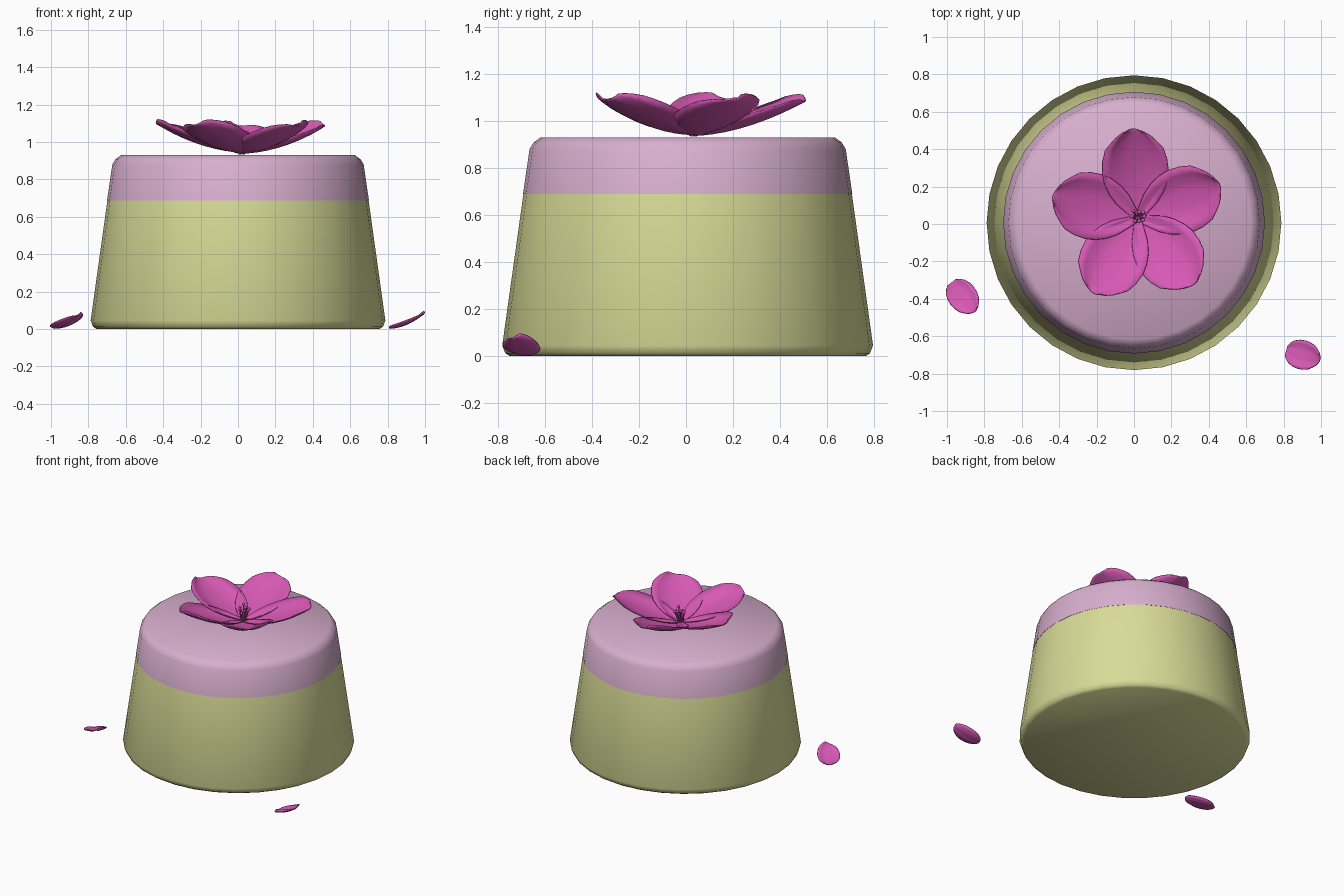
import bpy, bmesh, math, random
from mathutils import Vector, Matrix

if "Cube" in bpy.data.objects:
    bpy.data.objects.remove(bpy.data.objects["Cube"])

random.seed(4)
CAKE_Y = 0.007


def material(name, rgb):
    m = bpy.data.materials.new(name)
    m.diffuse_color = (*rgb, 1)
    m.use_nodes = True
    m.node_tree.nodes["Principled BSDF"].inputs["Base Color"].default_value = m.diffuse_color
    return m


sponge_mat = material("pale yellow green", (0.69, 0.71, 0.31))
icing_mat = material("lilac icing", (0.69, 0.43, 0.62))
petal_mat = material("petal pink", (0.68, 0.10, 0.46))


def finish(name, bm, mat, angle=40):
    bmesh.ops.recalc_face_normals(bm, faces=bm.faces)
    mesh = bpy.data.meshes.new(name)
    bm.to_mesh(mesh)
    bm.free()
    mesh.materials.append(mat)
    ob = bpy.data.objects.new(name, mesh)
    bpy.context.collection.objects.link(ob)
    bpy.ops.object.select_all(action='DESELECT')
    ob.select_set(True)
    bpy.context.view_layer.objects.active = ob
    bpy.ops.object.shade_smooth_by_angle(angle=math.radians(angle))
    return ob


def lathe(name, profile, mat, sides=32):
    """Closed round solid from (radius, height) points."""
    bm = bmesh.new()
    rings = [[bm.verts.new((r * math.cos(a), CAKE_Y + r * math.sin(a), z))
              for a in (2 * math.pi * i / sides for i in range(sides))]
             for r, z in profile]
    for lo, hi in zip(rings, rings[1:]):
        for i in range(sides):
            j = (i + 1) % sides
            bm.faces.new((lo[i], lo[j], hi[j], hi[i]))
    bm.faces.new(rings[0])
    bm.faces.new(rings[-1])
    return finish(name, bm, mat, 60)


def lookup(table, t):
    for (t0, w0), (t1, w1) in zip(table, table[1:]):
        if t <= t1:
            return w0 + (w1 - w0) * (t - t0) / (t1 - t0)
    return table[-1][1]


def petal(name, base, angle, length, widths, rise, cup, wave=0.0):
    """Cupped leaf shape pointing along an angle, curling up to its tip."""
    bm = bmesh.new()
    rot = Matrix.Rotation(math.radians(angle), 3, 'Z')
    cols = 8
    wmax = max(w for _, w in widths)
    rows = []
    for t, w in widths:
        row = []
        for k in range(cols + 1):
            s = 2 * k / cols - 1
            z = rise * t ** 1.8 + cup * (w / wmax) * s * s
            z += 0.006 * (w / wmax) * (abs(s) < 0.01)          # centre vein
            z += wave * s * t
            x = length * (t - 0.025 * s * s * (t > 0.85))
            row.append(bm.verts.new(rot @ Vector((x, w * s / 2, z)) + Vector(base)))
        rows.append(row)
    for a, b in zip(rows, rows[1:]):
        for k in range(cols):
            bm.faces.new((a[k], b[k], b[k + 1], a[k + 1]))
    ob = finish(name, bm, petal_mat, 50)
    mod = ob.modifiers.new("thickness", 'SOLIDIFY')
    mod.thickness = 0.006
    mod.offset = 0
    return ob


# Cake body and icing cap
lathe("cake_body", [(0.757, 0.0), (0.775, 0.012), (0.788, 0.045), (0.698, 0.69)], sponge_mat)
lathe("icing", [(0.700, 0.688), (0.672, 0.88), (0.655, 0.908), (0.625, 0.93)], icing_mat)

# Five-petal flower on top
flower_widths = [(0, 0.05), (0.08, 0.13), (0.17, 0.22), (0.28, 0.29), (0.4, 0.335), (0.52, 0.355),
                 (0.65, 0.345), (0.77, 0.31), (0.86, 0.255), (0.93, 0.19), (0.98, 0.12), (1.0, 0.07)]
for i, (ang, ln) in enumerate([(93, 0.48), (22, 0.475), (-49, 0.465), (-121, 0.465), (165, 0.47)]):
    petal(f"flower_petal_{i + 1}", (0.02, 0.03, 0.938 + 0.002 * i), ang, ln,
          flower_widths, 0.15, 0.055, 0.012)

# Stamens: thin stalks with round tips
bm = bmesh.new()
for i in range(8):
    a = 2 * math.pi * i / 8
    r = random.uniform(0.022, 0.045)
    foot = Vector((0.02 + 0.012 * math.cos(a), 0.03 + 0.012 * math.sin(a), 0.935))
    head = Vector((0.028 + r * math.cos(a), 0.04 + r * math.sin(a), random.uniform(1.02, 1.05)))
    d = head - foot
    place = Matrix.Translation((foot + head) / 2) @ d.to_track_quat('Z', 'Y').to_matrix().to_4x4()
    bmesh.ops.create_cone(bm, cap_ends=True, segments=6, radius1=0.005, radius2=0.004,
                          depth=d.length, matrix=place)
    bmesh.ops.create_uvsphere(bm, u_segments=8, v_segments=6, radius=0.011,
                              matrix=Matrix.Translation(head))
finish("stamens", bm, petal_mat)

# Fallen petals beside the cake
loose_widths = [(0, 0.05), (0.06, 0.09), (0.16, 0.125), (0.3, 0.148), (0.45, 0.155), (0.6, 0.15),
                (0.75, 0.13), (0.87, 0.1), (0.95, 0.07), (1.0, 0.035)]
petal("fallen_petal_left", (-0.975, -0.312, 0.004), -52, 0.2, loose_widths, 0.072, 0.018, 0.01)
petal("fallen_petal_right", (0.814, -0.675, 0.004), -16, 0.188, loose_widths, 0.078, 0.018, 0.01)
